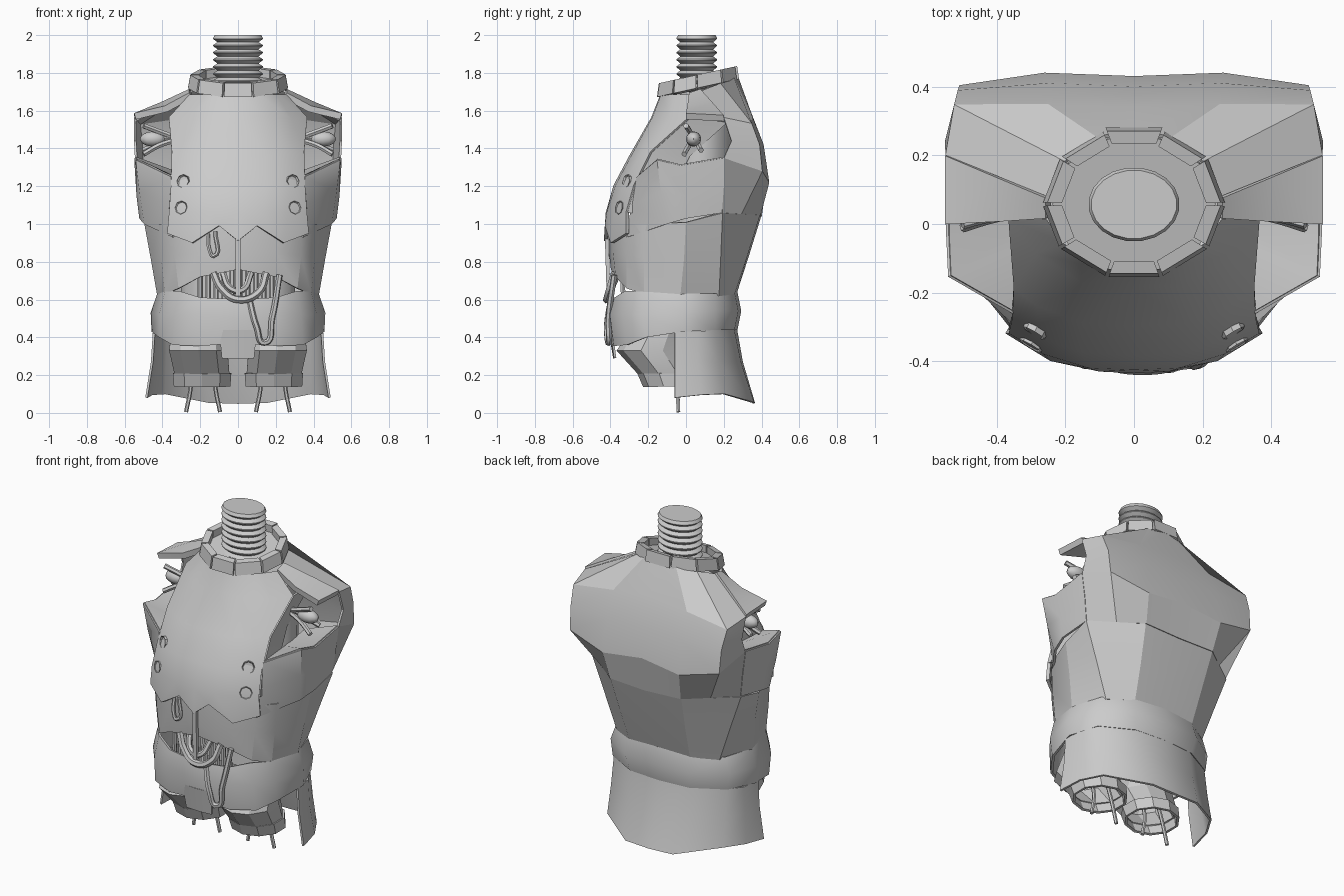
import bpy, bmesh, math
from mathutils import Vector

default_cube = bpy.data.objects.get("Cube")
if default_cube:
    bpy.data.objects.remove(default_cube, do_unlink=True)

grey = bpy.data.materials.new("plain grey")
grey.use_nodes = True
grey.diffuse_color = (.6, .6, .6, 1)
grey.node_tree.nodes["Principled BSDF"].inputs["Base Color"].default_value = grey.diffuse_color


def activate(obj):
    bpy.ops.object.select_all(action='DESELECT')
    obj.select_set(True)
    bpy.context.view_layer.objects.active = obj


def finish(obj, angle):
    """Apply the modifiers, then shade smooth with sharp creases kept."""
    activate(obj)
    for modifier in list(obj.modifiers):
        bpy.ops.object.modifier_apply(modifier=modifier.name)
    bpy.ops.object.shade_smooth_by_angle(angle=math.radians(angle))
    return obj


def make_object(name, bm, mirrored=False, thickness=0, angle=35):
    mesh = bpy.data.meshes.new(name)
    bmesh.ops.recalc_face_normals(bm, faces=bm.faces[:])
    bm.to_mesh(mesh)
    bm.free()
    mesh.materials.append(grey)
    obj = bpy.data.objects.new(name, mesh)
    bpy.context.collection.objects.link(obj)
    if mirrored:
        mirror = obj.modifiers.new("mirror", 'MIRROR')
        mirror.merge_threshold = .001
    if thickness:
        solid = obj.modifiers.new("thickness", 'SOLIDIFY')
        solid.thickness = thickness
        solid.offset = 0
    return finish(obj, angle)


def panel(name, rows, thickness=.012, angle=35):
    """Mirrored sheet through rows of points on the left half."""
    bm = bmesh.new()
    grid = [[bm.verts.new(point) for point in row] for row in rows]
    for upper, lower in zip(grid, grid[1:]):
        for i in range(len(upper) - 1):
            bm.faces.new((upper[i], lower[i], lower[i + 1], upper[i + 1]))
    return make_object(name, bm, True, thickness, angle)


def loft(name, rings, sides, mirrored=False, caps=True, thickness=0, angle=35):
    """Tube through ellipses given as centre, x radius and y radius."""
    bm = bmesh.new()
    loops = []
    for centre, rx, ry in rings:
        turns = [math.tau * (i + .5) / sides for i in range(sides)]
        loops.append([bm.verts.new(Vector(centre) + Vector((rx * math.cos(t), ry * math.sin(t), 0)))
                      for t in turns])
    for low, high in zip(loops, loops[1:]):
        for i in range(sides):
            j = (i + 1) % sides
            bm.faces.new((low[i], low[j], high[j], high[i]))
    if caps:
        bm.faces.new(loops[0])
        bm.faces.new(loops[-1])
    return make_object(name, bm, mirrored, thickness, angle)


def wire(name, points, radius=.012, mirrored=False):
    """Round cable along a smooth path."""
    curve = bpy.data.curves.new(name, 'CURVE')
    curve.dimensions = '3D'
    curve.bevel_depth = radius
    curve.bevel_resolution = 1
    curve.resolution_u = 6
    curve.use_fill_caps = True
    spline = curve.splines.new('BEZIER')
    spline.bezier_points.add(len(points) - 1)
    for knot, point in zip(spline.bezier_points, points):
        knot.co = point
        knot.handle_left_type = knot.handle_right_type = 'AUTO'
    obj = bpy.data.objects.new(name, curve)
    bpy.context.collection.objects.link(obj)
    curve.materials.append(grey)
    activate(obj)
    bpy.ops.object.convert(target='MESH')
    if mirrored:
        obj.modifiers.new("mirror", 'MIRROR')
    finish(obj, 40)


# Curved breastplate with a zigzag lower edge and a return behind its sides
chest_rows = [
    [(0, -.12, 1.7), (.1, -.12, 1.69), (.2, -.05, 1.68), (.25, .02, 1.68)],
    [(0, -.175, 1.56), (.14, -.17, 1.56), (.28, -.08, 1.55), (.36, .02, 1.56)],
    [(0, -.29, 1.36), (.15, -.28, 1.36), (.28, -.23, 1.37), (.345, -.18, 1.38)],
    [(0, -.375, 1.2), (.15, -.365, 1.2), (.27, -.325, 1.2), (.35, -.27, 1.2)],
    [(0, -.415, 1.06), (.13, -.41, 1.06), (.26, -.37, 1.06), (.36, -.31, 1.06)],
    [(0, -.425, .91), (.1, -.42, .99), (.24, -.39, .9), (.37, -.31, .95)]]
panel("chest_plate", chest_rows, .02, 45)
panel("chest_return", [[row[-1], Vector(row[-1]) + Vector((-.03, .2, -.02))]
                       for row in chest_rows[1:5]])

# Back shell with undercut lower corners, shoulder caps and the sides under the arms
panel("back_shell", [
    [(0, .27, 1.78), (.11, .25, 1.77), (.2, .18, 1.74), (.25, .08, 1.7)],
    [(0, .335, 1.6), (.25, .345, 1.57), (.52, .345, 1.53), (.545, .2, 1.56)],
    [(0, .395, 1.42), (.25, .405, 1.42), (.51, .385, 1.42), (.545, .24, 1.44)],
    [(0, .425, 1.25), (.26, .435, 1.22), (.505, .4, 1.28), (.54, .2, 1.35)],
    [(0, .395, 1.04), (.24, .39, 1.05), (.37, .29, 1.055), (.5, .19, 1.06)]], .012, 20)
panel("shoulder_cap", [
    [(.25, .08, 1.7), (.4, .14, 1.63), (.545, .2, 1.56)],
    [(.25, .02, 1.68), (.38, .01, 1.61), (.545, 0, 1.57)]], .035)
armpit_top = [(.35, -.255, 1.25), (.535, -.15, 1.34), (.54, -.03, 1.31), (.54, .2, 1.35)]
panel("armpit_side", [
    armpit_top,
    [(.35, -.285, 1.1), (.515, -.13, 1.17), (.53, 0, 1.15), (.52, .2, 1.2)],
    [(.34, -.31, .93), (.49, -.1, 1), (.515, 0, 1.03), (.5, .19, 1.06)]], .015, 40)
panel("armpit_shelf", [armpit_top, [(.3, -.12, 1.24), (.32, -.06, 1.24), (.32, 0, 1.24), (.32, .2, 1.27)]])
loft("inner_core", [((0, .03, .5), .3, .17), ((0, .08, 1.2), .33, .2),
                    ((0, .08, 1.6), .32, .2)], 20)

# Waist, arched open over the belly, with flat panels behind
panel("waist", [
    [(0, -.4, 1), (.2, -.38, 1), (.33, -.31, 1), (.41, -.22, 1), (.49, 0, 1.01),
     (.505, .19, 1.06), (.24, .385, 1.05), (0, .39, 1.04)],
    [(0, -.4, .85), (.2, -.38, .85), (.33, -.31, .83), (.4, -.22, .82), (.455, -.01, .82),
     (.42, .18, .83), (.22, .317, .83), (0, .325, .83)],
    [(0, -.39, .76), (.2, -.365, .72), (.31, -.31, .66), (.38, -.22, .63), (.42, -.03, .62),
     (.345, .17, .62), (.205, .25, .63), (0, .26, .63)]], .015, 24)

# Bulging hip band, crotch flap and flared rear skirt
panel("hip_band", [
    [(0, -.4, .6), (.2, -.37, .61), (.31, -.315, .645), (.38, -.23, .64), (.42, -.03, .63),
     (.365, .15, .63), (.2, .25, .64), (0, .265, .64)],
    [(0, -.41, .5), (.2, -.395, .52), (.33, -.33, .52), (.41, -.23, .52), (.455, -.02, .53),
     (.4, .15, .54), (.22, .27, .54), (0, .285, .54)],
    [(0, -.39, .37), (.2, -.375, .355), (.34, -.31, .36), (.41, -.21, .4), (.45, -.02, .43),
     (.385, .15, .44), (.2, .25, .44), (0, .265, .44)]], .015, 48)
panel("crotch_flap", [[(0, -.405, .44), (.1, -.395, .44)], [(0, -.38, .29), (.085, -.375, .29)]])
panel("rear_skirt", [
    [(.445, -.06, .43), (.43, .06, .43), (.38, .15, .44), (.19, .25, .44), (0, .265, .44)],
    [(.455, -.06, .27), (.44, .06, .27), (.385, .17, .27), (.18, .285, .27), (0, .295, .27)],
    [(.485, -.06, .08), (.46, .08, .095), (.39, .2, .1), (.16, .355, .055), (0, .36, .05)]], .012, 60)

# Open leg stubs with a rim and loose cables
loft("leg_stub", [((.21, -.13, .45), .14, .15), ((.21, -.18, .33), .155, .18),
                  ((.19, -.09, .2), .145, .15)], 10, True, False, .015, 25)
loft("leg_stub_rim", [((.19, -.09, .21), .155, .16), ((.19, -.07, .14), .15, .15)],
     10, True, False, .015, 25)
for x, bend in ((.12, -.025), (.25, .025)):
    wire("leg_cable", [(x, -.1, .3), (x, -.05, .14), (x + bend, -.04, .005)], .011, True)

# Ribbed neck standing in a tilted base
ribs = 8
neck_rings = [((0, .057, 1.68), .11, .09)]
for i in range(ribs):
    z = 1.7 + .3 * i / ribs
    step = .3 / ribs
    neck_rings += [((0, .057, z), .11, .088), ((0, .057, z + step * .45), .133, .108),
                   ((0, .057, z + step * .6), .133, .108)]
neck_rings.append(((0, .057, 2), .125, .1))
loft("neck", neck_rings, 20, angle=22)


def collar_point(turn, scale, lift):
    x = .25 * scale * math.sin(turn)
    y = .06 - .21 * scale * math.cos(turn)
    return Vector((x, y, 1.755 + .22 * (y - .06) + lift))


# Collar of ten separate blocks
blocks = 10
bm = bmesh.new()
for i in range(blocks):
    half = math.pi / blocks * (.97 if i % 2 else .9)
    middle = math.tau * i / blocks
    grow = 1.04 if i == blocks // 2 else 1
    ends = []
    for turn in (middle - half, middle + half):
        ends.append([bm.verts.new(collar_point(turn, scale * grow, lift)) for scale, lift in
                     ((.86, -.045), (1.06, -.035), (1.01, .035), (.84, .035))])
    for k in range(4):
        n = (k + 1) % 4
        bm.faces.new((ends[0][k], ends[0][n], ends[1][n], ends[1][k]))
    for end in ends:
        bm.faces.new(end)
make_object("collar", bm, angle=20)
bm = bmesh.new()
bm.faces.new([bm.verts.new(collar_point(math.tau * (i + .5) / blocks, .95, -.02))
              for i in range(blocks)])
make_object("neck_base", bm, thickness=.02)

# Recessed chest bolts
for x, y, z in ((.285, -.305, 1.225), (.295, -.343, 1.085)):
    bm = bmesh.new()
    bmesh.ops.create_cone(bm, cap_ends=True, segments=8, radius1=.036, radius2=.036, depth=.03)
    front = [f for f in bm.faces if f.normal.z > .9]
    bmesh.ops.inset_region(bm, faces=front, thickness=.007, depth=-.01)
    turn = Vector((.5, -.85, .15)).to_track_quat('Z', 'Y').to_matrix()
    bmesh.ops.rotate(bm, verts=bm.verts, matrix=turn)
    bmesh.ops.translate(bm, verts=bm.verts, vec=(x, y, z))
    make_object("chest_bolt", bm, True)

# Shoulder joint bulbs and cables
bm = bmesh.new()
bmesh.ops.create_uvsphere(bm, u_segments=12, v_segments=8, radius=.04)
bmesh.ops.scale(bm, verts=bm.verts, vec=(1.7, 1, 1))
bmesh.ops.translate(bm, verts=bm.verts, vec=(.45, .04, 1.45))
make_object("shoulder_bulb", bm, True)
for y, z in ((-.01, 1.37), (.08, 1.39), (0, 1.52), (.04, 1.45)):
    wire("shoulder_cable", [(.31, .04, 1.45), (.42, (y + .04) / 2, (z + 1.46) / 2), (.5, y, z)],
         .015, True)

# Belly cavity with upright rods, strut and hanging hoses
for i in range(10):
    x = -.2 + i * .042
    wire("belly_rod", [(x, -.33, .56), (x, -.34, .8)], .014)
panel("belly_strut", [[(0, -.42, .95), (.014, -.42, .95)], [(0, -.41, .62), (.012, -.41, .62)]], .02)
wire("belly_hose", [(-.13, -.38, .74), (-.09, -.4, .66), (0, -.42, .6), (.11, -.41, .64),
                    (.15, -.38, .74)], .02)
wire("belly_hose_upper", [(-.08, -.36, .74), (-.04, -.4, .66), (.02, -.4, .65), (.07, -.36, .74)], .017)
wire("belly_hose_long", [(.06, -.4, .6), (.1, -.42, .45), (.14, -.41, .37), (.18, -.41, .5),
                         (.22, -.38, .73)], .016)
wire("chest_cable", [(-.16, -.39, .96), (-.15, -.41, .86), (-.13, -.41, .83), (-.12, -.4, .96)], .011)
